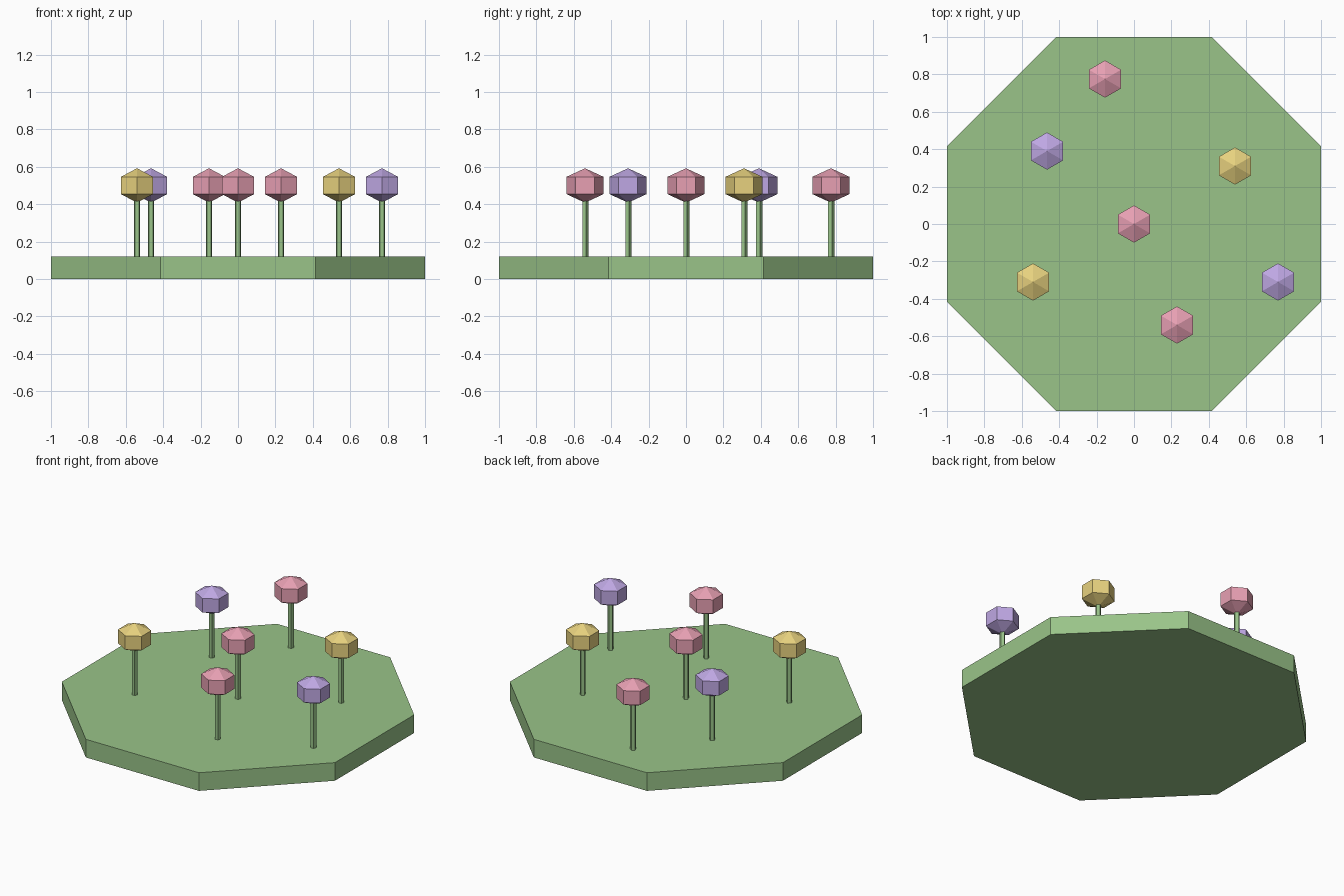
import bpy, bmesh
from math import cos, pi
from mathutils import Matrix

if "Cube" in bpy.data.objects:
    bpy.data.objects.remove(bpy.data.objects["Cube"])


def material(name, rgb):
    m = bpy.data.materials.new(name)
    m.diffuse_color = (*rgb, 1)
    m.use_nodes = True
    m.node_tree.nodes["Principled BSDF"].inputs["Base Color"].default_value = m.diffuse_color
    return m


def finish(bm, name, mat):
    me = bpy.data.meshes.new(name)
    bm.to_mesh(me)
    bm.free()
    me.materials.append(mat)
    ob = bpy.data.objects.new(name, me)
    bpy.context.collection.objects.link(ob)
    return ob


def prism(name, sides, radius, z0, z1, mat, turn=0, at=(0, 0)):
    bm = bmesh.new()
    bmesh.ops.create_cone(bm, cap_ends=True, segments=sides, radius1=radius,
                          radius2=radius, depth=z1 - z0,
                          matrix=Matrix.Rotation(turn, 4, 'Z'))
    finish(bm, name, mat).location = (*at, (z0 + z1) / 2)


def blossom(name, at, mat):
    bm = bmesh.new()
    bmesh.ops.create_uvsphere(bm, u_segments=6, v_segments=3, radius=0.115,
                              matrix=Matrix.Diagonal((1, 1, 0.8, 1)))
    finish(bm, name, mat).location = (*at, 0.5)


green = material("grass_green", (0.32, 0.55, 0.25))
pink = material("petal_pink", (0.80, 0.35, 0.45))
purple = material("petal_purple", (0.52, 0.39, 0.77))
yellow = material("petal_yellow", (0.80, 0.64, 0.21))

# Octagonal patch of ground, flat sides on the axes
prism("ground_patch", 8, 1 / cos(pi / 8), 0, 0.12, green, turn=pi / 8)

# Flowers: five-sided stem and faceted blossom
flowers = [
    (0, 0, pink), (0.23, -0.54, pink), (-0.155, 0.775, pink),
    (0.77, -0.31, purple), (-0.465, 0.39, purple),
    (0.54, 0.31, yellow), (-0.54, -0.31, yellow),
]
for i, (x, y, mat) in enumerate(flowers, 1):
    prism(f"flower_stem_{i}", 5, 0.018, 0.12, 0.48, green, at=(x, y))
    blossom(f"flower_head_{i}", (x, y), mat)
